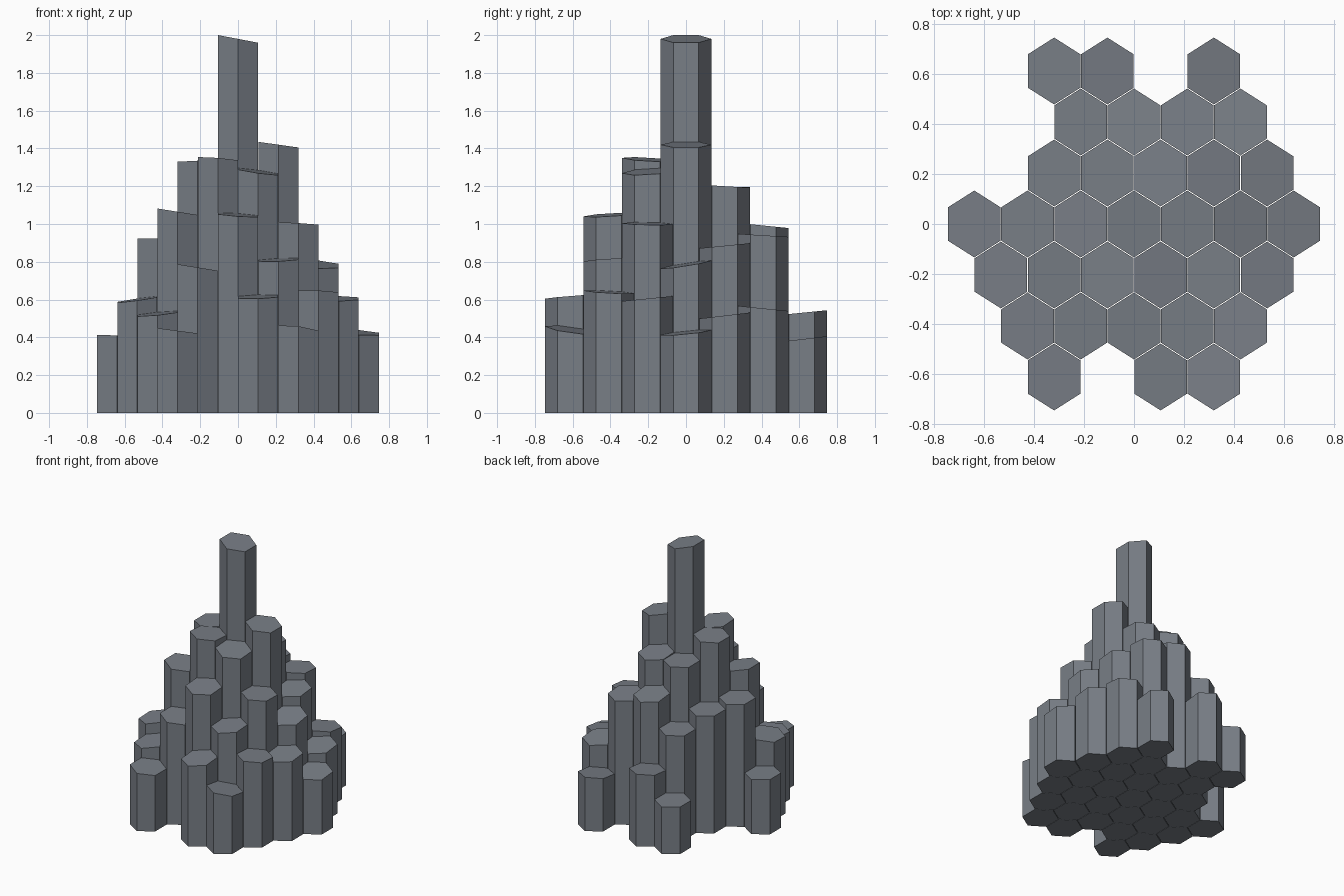
import bpy
import bmesh
from math import sin, cos, radians

if "Cube" in bpy.data.objects:
    bpy.data.objects.remove(bpy.data.objects["Cube"])

DX, DY = 0.2135, 0.2045      # column pitch across and between rows
HALF_W, RADIUS = 0.1055, 0.134  # hexagon half width and point radius

stone = bpy.data.materials.new("dark_stone")
stone.diffuse_color = (0.19, 0.21, 0.24, 1)
stone.use_nodes = True
stone.node_tree.nodes["Principled BSDF"].inputs["Base Color"].default_value = stone.diffuse_color

# row number: (column position, height, slope in x, slope in y)
ROWS = {
    -3: [(-1.5, .435, -.13, 0), (.5, .615, .03, .08), (1.5, .44, -.13, -.14)],
    -2: [(-2, .525, .10, .06), (-1, .77, -.16, 0), (0, 1.048, -.07, .06),
         (1, .81, .05, .06), (2, .64, -.05, -.06)],
    -1: [(-2.5, .60, .14, .04), (-1.5, 1.065, -.16, 0), (-.5, 1.342, -.08, -.06),
         (.5, 1.277, -.14, .06), (1.5, 1.002, -.06, -.02), (2.5, .605, 0, .1)],
    0: [(-3, .41, -.03, 0), (-2, .922, 0, 0), (-1, 1.335, .05, 0), (0, 1.98, -.19, 0),
        (1, 1.42, -.14, 0), (2, .785, -.06, .16), (3, .425, -.07, .1)],
    1: [(-1.5, .885, 0, 0), (-.5, 1.195, 0, 0), (.5, 1.2, 0, -.06),
        (1.5, .885, 0, .1), (2.5, .515, 0, .12)],
    2: [(-1, .785, 0, 0), (0, .992, 0, -.1), (1, .94, 0, -.06), (2, .553, 0, -.1)],
    3: [(-1.5, .355, 0, 0), (-.5, .53, 0, .1), (1.5, .39, 0, .12)],
}


def column(name, cx, cy, height, gx, gy):
    """Hexagonal prism with a gently tilted top."""
    bm = bmesh.new()
    offs = [(HALF_W / cos(radians(30)) * cos(radians(30 + 60 * i)),
             RADIUS * sin(radians(30 + 60 * i))) for i in range(6)]
    low = [bm.verts.new((cx + x, cy + y, 0)) for x, y in offs]
    top = [bm.verts.new((cx + x, cy + y, height + gx * x + gy * y)) for x, y in offs]
    bm.faces.new(low[::-1])
    bm.faces.new(top)
    for i in range(6):
        j = (i + 1) % 6
        bm.faces.new((low[i], low[j], top[j], top[i]))
    mesh = bpy.data.meshes.new(name)
    bm.to_mesh(mesh)
    bm.free()
    mesh.materials.append(stone)
    bpy.context.collection.objects.link(bpy.data.objects.new(name, mesh))


# cluster of stone columns
n = 0
for row, cells in ROWS.items():
    for pos, h, gx, gy in cells:
        n += 1
        column(f"stone_column_{n:02d}", pos * DX, row * DY, h, gx, gy)
